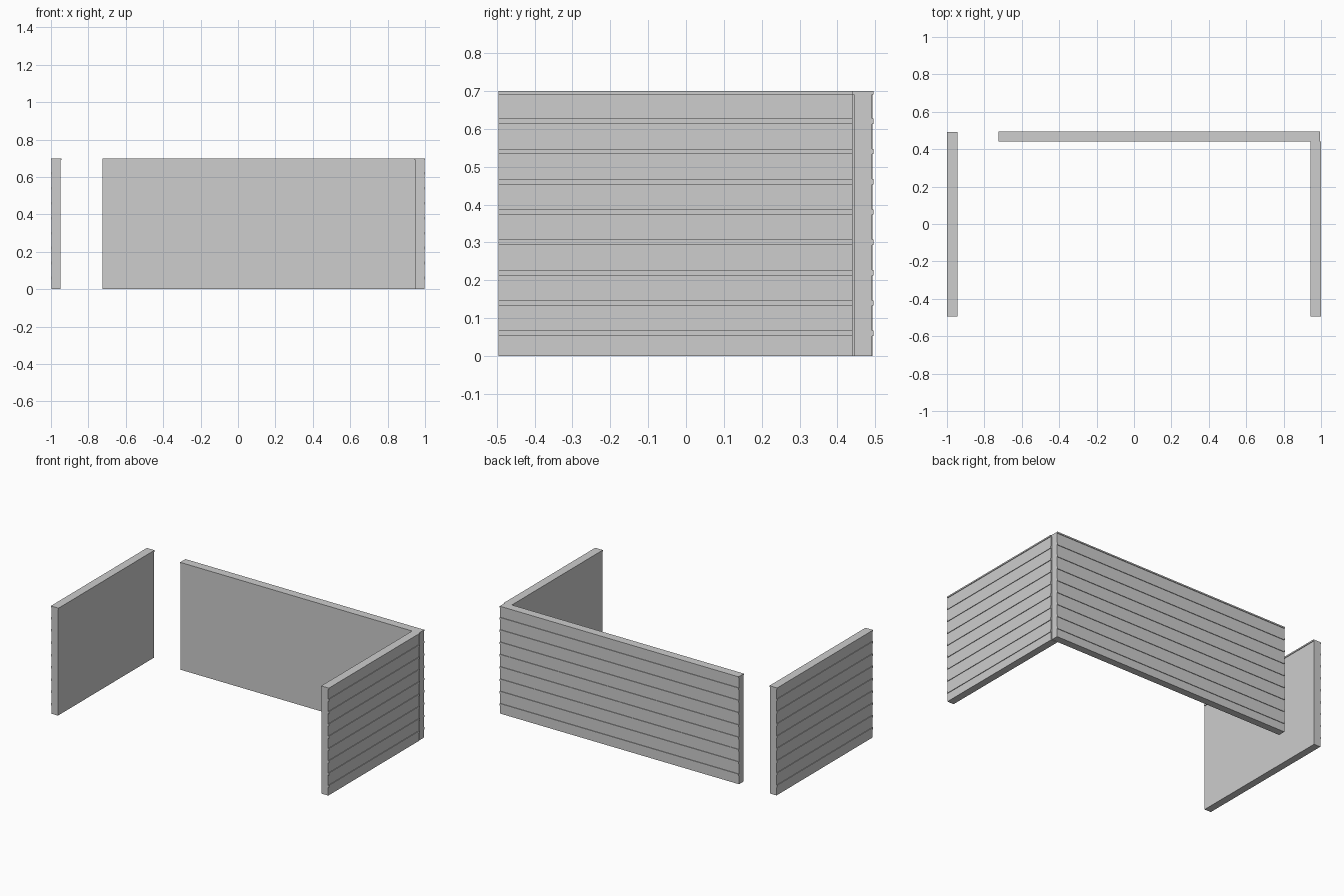
import bpy
import bmesh
from mathutils import Vector

cube = bpy.data.objects.get("Cube")
if cube:
    bpy.data.objects.remove(cube, do_unlink=True)

HEIGHT = 0.70
THICK = 0.055     # overall, including the overhang on both sides
LIP = 0.004       # overhang of the battens and the cap
CAP = 0.009
PITCH = 0.08

paint = bpy.data.materials.new("light_grey_paint")
paint.use_nodes = True
grey = (0.61, 0.61, 0.61, 1)
paint.diffuse_color = grey
paint.node_tree.nodes["Principled BSDF"].inputs["Base Color"].default_value = grey


def wall_profile():
    """Section as (depth from outermost plane, height)."""
    inner = THICK - LIP
    pts = [(inner, 0), (LIP, 0)]
    # raised battens up the outer face
    for i in range(8):
        mid = 0.06 + PITCH * i
        lo, hi = mid - 0.007, mid + 0.007
        pts += [(LIP, lo), (0, lo), (0, hi), (LIP, hi)]
    # overhanging cap
    under = HEIGHT - CAP
    pts += [(LIP, under), (0, under), (0, HEIGHT),
            (THICK, HEIGHT), (THICK, under), (inner, under)]
    return pts


def wall(name, start, end, inward):
    """Extrude the section along the outer line from start to end."""
    start, inward = Vector((*start, 0)), Vector((*inward, 0))
    run = Vector((*end, 0)) - start
    bm = bmesh.new()
    verts = [bm.verts.new(start + inward * d + Vector((0, 0, z)))
             for d, z in wall_profile()]
    face = bm.faces.new(verts)
    swept = bmesh.ops.extrude_face_region(bm, geom=[face], use_keep_orig=True)
    moved = [g for g in swept["geom"] if isinstance(g, bmesh.types.BMVert)]
    bmesh.ops.translate(bm, vec=run, verts=moved)
    bmesh.ops.recalc_face_normals(bm, faces=bm.faces)
    mesh = bpy.data.meshes.new(name)
    bm.to_mesh(mesh)
    bm.free()
    mesh.materials.append(paint)
    obj = bpy.data.objects.new(name, mesh)
    bpy.context.collection.objects.link(obj)


wall("right_side_wall", (-1, -0.495), (-1, 0.492), (1, 0))
wall("left_side_wall", (1, -0.495), (1, 0.44), (-1, 0))
wall("back_wall", (-0.725, 0.495), (0.994, 0.495), (0, -1))
